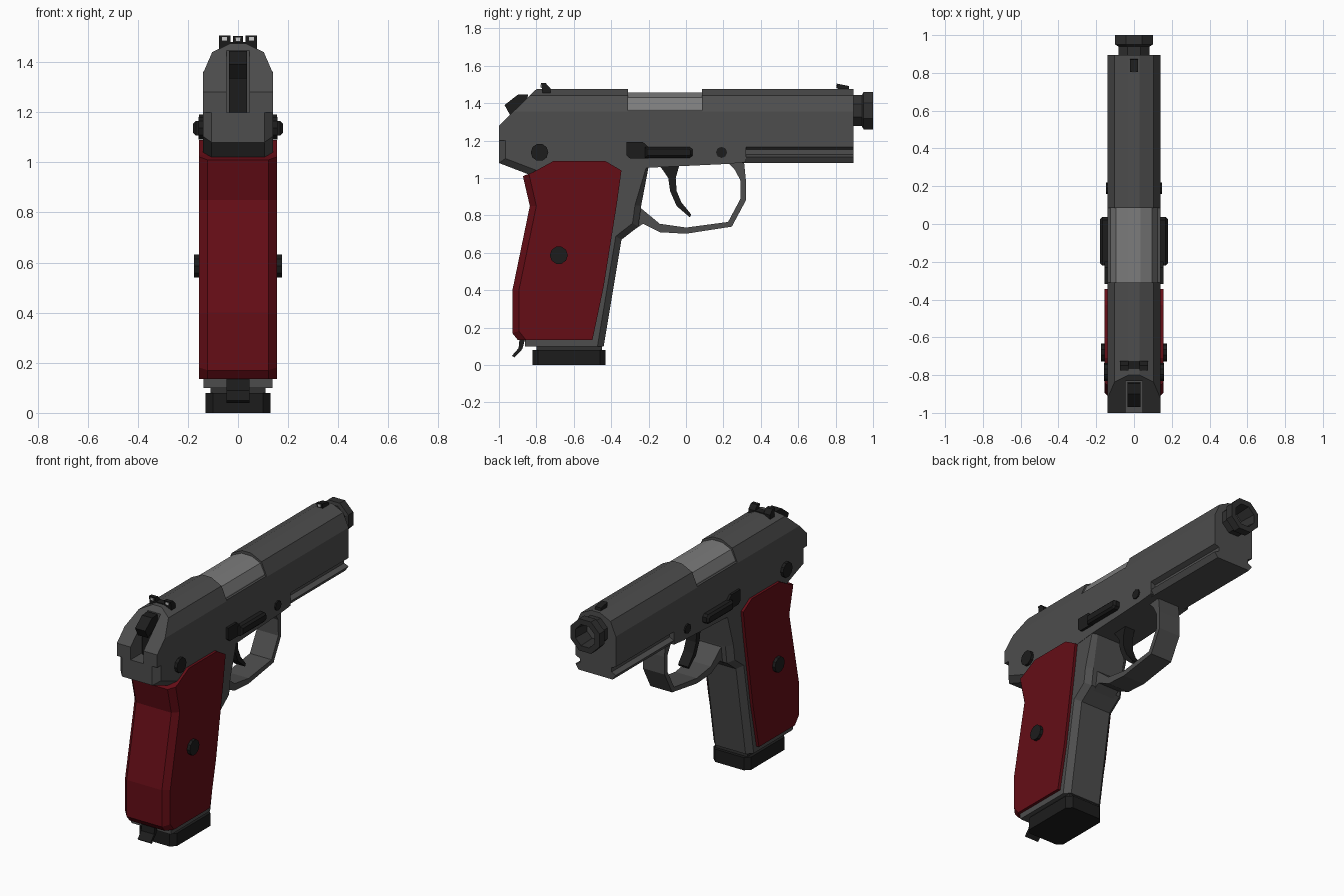
import bpy
import bmesh
from math import cos, sin, pi
from mathutils import Vector, Matrix

cube = bpy.data.objects.get("Cube")
if cube:
    bpy.data.objects.remove(cube, do_unlink=True)


def material(name, r, g, b):
    m = bpy.data.materials.new(name)
    m.use_nodes = True
    m.diffuse_color = (r, g, b, 1)
    m.node_tree.nodes["Principled BSDF"].inputs["Base Color"].default_value = (r, g, b, 1)
    return m


STEEL = material("steel", 0.075, 0.075, 0.075)
BLACK = material("black", 0.012, 0.012, 0.012)
DARK = material("dark_steel", 0.03, 0.03, 0.03)
BRIGHT = material("bright_steel", 0.2, 0.2, 0.2)
WHITE = material("white", 0.7, 0.7, 0.7)
RED = material("red_grip", 0.13, 0.004, 0.008)


def finish(name, bm, mat):
    bmesh.ops.recalc_face_normals(bm, faces=bm.faces)
    mesh = bpy.data.meshes.new(name)
    bm.to_mesh(mesh)
    bm.free()
    mesh.materials.append(mat)
    obj = bpy.data.objects.new(name, mesh)
    bpy.context.collection.objects.link(obj)
    return obj


def prism(name, pts, lo, hi, mat, axis="x", bevel=0, where=None, cut=None):
    """Extrude a (y, z) profile along x, or an (x, z) profile along y."""
    bm = bmesh.new()
    ends = []
    for t in (lo, hi):
        ends.append([bm.verts.new((t, a, b) if axis == "x" else (a, t, b)) for a, b in pts])
    first, last = ends
    bm.faces.new(first)
    bm.faces.new(last[::-1])
    for i in range(len(pts)):
        j = (i + 1) % len(pts)
        bm.faces.new((first[i], first[j], last[j], last[i]))
    bmesh.ops.recalc_face_normals(bm, faces=bm.faces)
    if bevel:
        ring = [e for v in ends for e in bm.edges
                if e.verts[0] in v and e.verts[1] in v]
        chosen = [e for e in ring if where((e.verts[0].co + e.verts[1].co) / 2)]
        bmesh.ops.bevel(bm, geom=chosen, offset=bevel, segments=1, affect="EDGES")
    if cut:
        geom = bm.verts[:] + bm.edges[:] + bm.faces[:]
        bmesh.ops.bisect_plane(bm, geom=geom, plane_co=cut[0], plane_no=cut[1], clear_outer=True)
        bmesh.ops.holes_fill(bm, edges=[e for e in bm.edges if e.is_boundary])
    return finish(name, bm, mat)


def box(name, x, y, z, mat):
    return prism(name, [(y[0], z[0]), (y[1], z[0]), (y[1], z[1]), (y[0], z[1])], *x, mat)


def both(half):
    return half + [(-x, z) for x, z in reversed(half)]


def disc(name, y, z, radius, inner, outer, mat, sides=10):
    ring = [(y + radius * cos(2 * pi * i / sides), z + radius * sin(2 * pi * i / sides))
            for i in range(sides)]
    return prism(name, ring, inner, outer, mat)


# Slide: faceted rear and front sections, lowered middle with the chamber showing
section = both([(0.14, 1.2), (0.14, 1.355), (0.103, 1.44), (0.03, 1.475)])
slide_rear = prism("slide_rear", section, -1, -0.31, STEEL, "y",
                   cut=(Vector((0, -1, 1.28)), Vector((0, -0.195, 0.2))))
prism("slide_front", section, 0.085, 0.895, STEEL, "y")
prism("slide_middle", both([(0.14, 1.2), (0.14, 1.362)]), -0.31, 0.085, STEEL, "y")
prism("chamber", both([(0.125, 1.35), (0.125, 1.37), (0.095, 1.43), (0.035, 1.457)]),
      -0.32, 0.095, BRIGHT, "y")

# Hammer slot
slot = box("slot_cutter", (-0.045, 0.045), (-1.1, -0.83), (1.19, 1.6), STEEL)
slot.hide_render = True
mod = slide_rear.modifiers.new("slot", "BOOLEAN")
mod.operation = "DIFFERENCE"
mod.solver = "EXACT"
mod.object = slot
bpy.context.view_layer.objects.active = slide_rear
bpy.ops.object.modifier_apply(modifier=mod.name)
bpy.data.objects.remove(slot, do_unlink=True)

prism("hammer", [(-0.97, 1.39), (-0.9, 1.445), (-0.845, 1.447), (-0.85, 1.4), (-0.84, 1.2),
                 (-0.9, 1.2), (-0.9, 1.36), (-0.94, 1.335)], -0.035, 0.035, BLACK)

# Frame with chamfered tail
prism("frame", [(-1, 1.2), (0.32, 1.2), (0.32, 1.085), (0.22, 1.075), (-0.2, 1.055),
                (-0.35, 1.04), (-0.83, 1.015), (-1, 1.08)], -0.14, 0.14, STEEL,
      bevel=0.035, where=lambda m: m.y < -0.85)

# Dust cover with accessory rail grooves
prism("dust_cover", both([(0.118, 1.08), (0.14, 1.112), (0.11, 1.125), (0.11, 1.152),
                          (0.14, 1.165), (0.14, 1.2)]), 0.3, 0.895, STEEL, "y")

# Grip core with chamfered front strap
prism("grip_core", [(-0.86, 0.1), (-0.44, 0.1), (-0.345, 0.67), (-0.255, 0.74), (-0.24, 0.85),
                    (-0.2, 1.06), (-0.2, 1.1), (-0.8, 1.1), (-0.78, 0.85), (-0.87, 0.4)],
      -0.138, 0.138, STEEL, bevel=0.033, where=lambda m: m.y > -0.43 and m.z < 1.06)

# Wraparound grip panels
prism("grip_panels", [(-0.9, 0.135), (-0.5, 0.135), (-0.44, 0.42), (-0.37, 0.86),
                      (-0.345, 1.04), (-0.43, 1.09), (-0.71, 1.09), (-0.82, 1.03),
                      (-0.872, 1.01), (-0.835, 0.85), (-0.928, 0.4), (-0.928, 0.17)],
      -0.156, 0.156, RED, bevel=0.034,
      where=lambda m: m.y < -0.84 and 0.14 < m.z < 1.015)

# Trigger guard and trigger
outer = [(0.31, 1.09), (0.32, 0.99), (0.32, 0.88), (0.245, 0.74), (0, 0.702),
         (-0.14, 0.71), (-0.23, 0.755), (-0.34, 0.68)]
inner = [(-0.3, 0.85), (-0.243, 0.84), (-0.14, 0.755), (0, 0.735), (0.225, 0.765),
         (0.292, 0.89), (0.29, 0.99), (0.26, 1.045), (0.215, 1.09)]
prism("trigger_guard", outer + inner, -0.075, 0.075, STEEL)
prism("trigger", [(-0.145, 1.07), (-0.115, 1.03), (-0.095, 1), (-0.085, 0.93), (-0.05, 0.85),
                  (0.02, 0.79), (0.028, 0.805), (-0.025, 0.87), (-0.05, 0.93),
                  (-0.055, 1), (-0.035, 1.07)], -0.035, 0.035, BLACK)

# Magazine lip, base and release catch
box("magazine_lip", (-0.11, 0.11), (-0.8, -0.45), (0.07, 0.11), DARK)
base = both([(0.13, 0), (0.13, 0.08)])
magazine = prism("magazine_base", base, -0.82, -0.43, BLACK, "y")
bm = bmesh.new()
bm.from_mesh(magazine.data)
upright = [e for e in bm.edges if abs(e.verts[0].co.z - e.verts[1].co.z) > 0.05]
bmesh.ops.bevel(bm, geom=upright, offset=0.03, segments=1, affect="EDGES")
bm.to_mesh(magazine.data)
bm.free()
prism("magazine_catch", [(-0.93, 0.05), (-0.895, 0.09), (-0.89, 0.14), (-0.86, 0.14),
                         (-0.875, 0.085), (-0.918, 0.04)], -0.045, 0.045, BLACK)

# Eight-sided hollow muzzle
bm = bmesh.new()
rings = []
for radius, y in [(0.09, 0.85), (0.09, 0.94), (0.108, 0.95), (0.108, 1), (0.072, 1), (0.062, 0.87)]:
    rings.append([bm.verts.new((radius * cos((i + 0.5) * pi / 4), y,
                                1.36 + radius * sin((i + 0.5) * pi / 4))) for i in range(8)])
for a, b in zip(rings, rings[1:]):
    for i in range(8):
        j = (i + 1) % 8
        bm.faces.new((a[i], a[j], b[j], b[i]))
bm.faces.new(rings[0])
bm.faces.new(rings[-1])
finish("muzzle", bm, DARK)

# Sights with white dots
box("rear_sight_base", (-0.075, 0.075), (-0.768, -0.725), (1.44, 1.48), BLACK)
prism("front_sight", [(0.805, 1.505), (0.87, 1.492), (0.875, 1.465), (0.86, 1.45),
                      (0.815, 1.45)], -0.02, 0.02, BLACK)
box("front_sight_dot", (-0.01, 0.01), (0.801, 0.815), (1.482, 1.498), WHITE)

# Paired parts on both sides
for side, s in (("left", 1), ("right", -1)):
    prism(side + "_rear_sight_post", [(-0.775, 1.507), (-0.75, 1.507), (-0.725, 1.48),
                                      (-0.725, 1.46), (-0.768, 1.46)],
          s * 0.03, s * 0.075, BLACK)
    box(side + "_rear_sight_dot", (s * 0.043, s * 0.063), (-0.778, -0.765), (1.484, 1.5), WHITE)
    disc(side + "_grip_screw", -0.68, 0.587, 0.048, s * 0.1, s * 0.175, BLACK)
    disc(side + "_safety_pin", -0.783, 1.137, 0.047, s * 0.1, s * 0.158, BLACK)
    disc(side + "_takedown_pin", 0.19, 1.137, 0.03, s * 0.1, s * 0.148, BLACK, 8)
    prism(side + "_slide_stop_plate", [(-0.318, 1.12), (-0.3, 1.105), (-0.2, 1.105),
                                       (-0.2, 1.165), (-0.23, 1.192), (-0.318, 1.192)],
          s * 0.12, s * 0.155, BLACK)
    prism(side + "_slide_stop_lever", [(-0.22, 1.107), (0.02, 1.107), (0.036, 1.12),
                                       (0.036, 1.152), (0.02, 1.166), (-0.22, 1.166)],
          s * 0.12, s * 0.18, BLACK, bevel=0.012, where=lambda m: abs(m.x) > 0.17)
